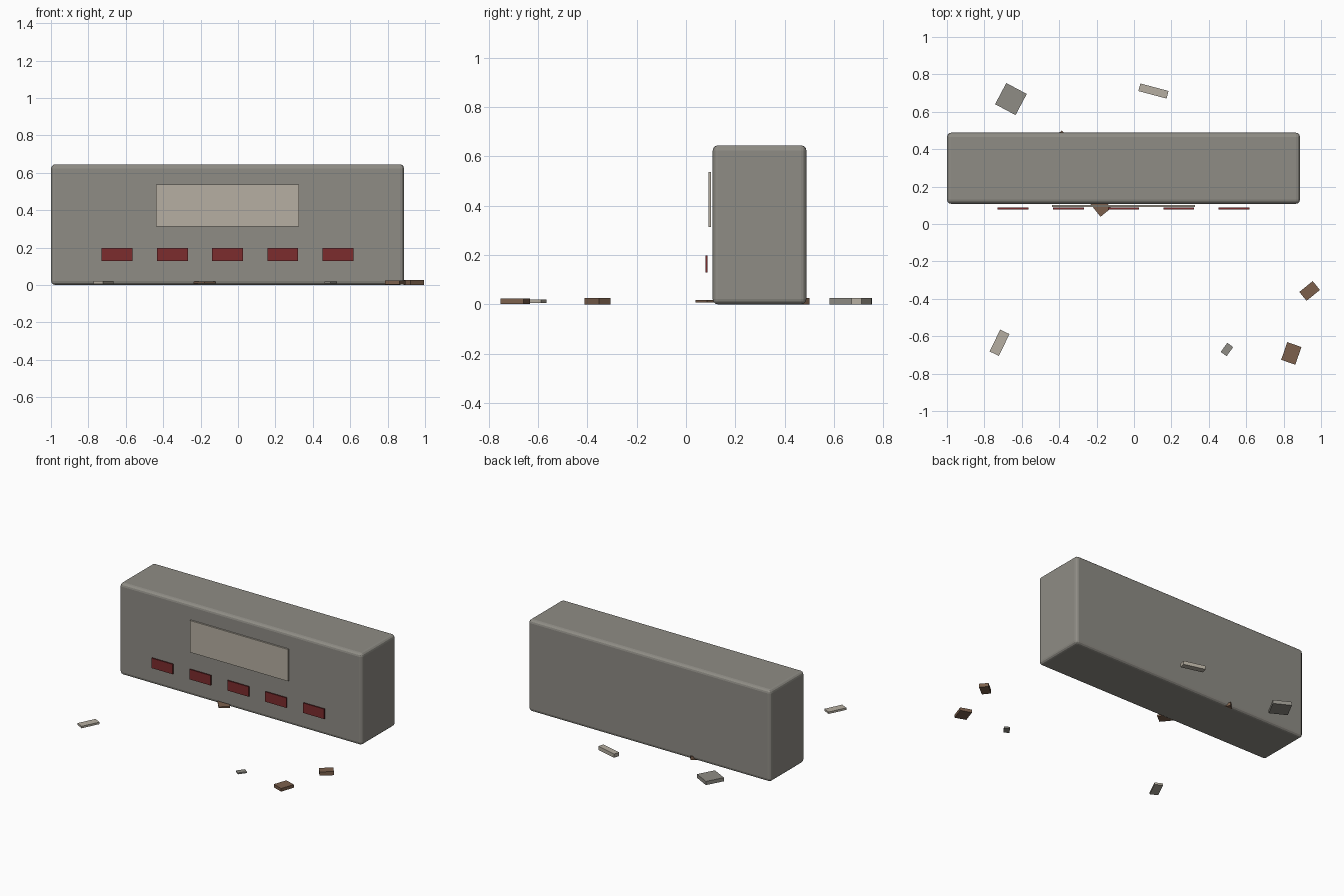
import bpy
from math import radians

if "Cube" in bpy.data.objects:
    bpy.data.objects.remove(bpy.data.objects["Cube"], do_unlink=True)


def material(name, rgb):
    mat = bpy.data.materials.new(name)
    mat.use_nodes = True
    colour = (*rgb, 1.0)
    mat.diffuse_color = colour
    mat.node_tree.nodes["Principled BSDF"].inputs["Base Color"].default_value = colour
    return mat


concrete = material("concrete_grey", (0.275, 0.265, 0.235))
plaster = material("pale_plaster", (0.47, 0.43, 0.36))
red = material("dark_red", (0.20, 0.025, 0.027))
brown = material("rubble_brown", (0.20, 0.117, 0.073))


def box(name, centre, size, mat, turn=0.0):
    bpy.ops.mesh.primitive_cube_add(size=1, location=centre)
    obj = bpy.context.object
    obj.name = name
    obj.scale = size
    bpy.ops.object.transform_apply(location=False, rotation=False, scale=True)
    obj.rotation_euler.z = radians(turn)
    obj.data.materials.append(mat)
    return obj


# Main block with softened edges
MID_X = -0.056
body = box("wall_block", (MID_X, 0.298, 0.3225), (1.887, 0.38, 0.645), concrete)
bevel = body.modifiers.new("soft_edges", 'BEVEL')
bevel.width = 0.022
bevel.segments = 3

# Sign panel floating just off the front
box("front_panel", (MID_X, 0.096, 0.425), (0.764, 0.011, 0.224), plaster)

# Row of red plates below the panel
for i in range(5):
    box(f"red_plate_{i + 1}", (MID_X + (i - 2) * 0.295, 0.083, 0.164),
        (0.165, 0.009, 0.07), red)

# Scattered rubble: x, y, width, depth, height, turn, material
rubble = [
    (-0.658, 0.668, 0.124, 0.128, 0.026, -28, concrete),
    (0.104, 0.711, 0.156, 0.042, 0.026, -15, plaster),
    (-0.18, 0.099, 0.074, 0.095, 0.01, 39, brown),
    (-0.39, 0.451, 0.07, 0.07, 0.025, 40, brown),
    (-0.719, -0.635, 0.055, 0.13, 0.014, -26, plaster),
    (0.497, -0.671, 0.039, 0.06, 0.01, -36, concrete),
    (0.841, -0.692, 0.08, 0.1, 0.022, -19, brown),
    (0.939, -0.358, 0.092, 0.061, 0.026, 39, brown),
]
for i, (x, y, w, d, h, turn, mat) in enumerate(rubble):
    box(f"rubble_{i + 1}", (x, y, 0.0132), (w, d, h), mat, turn)
